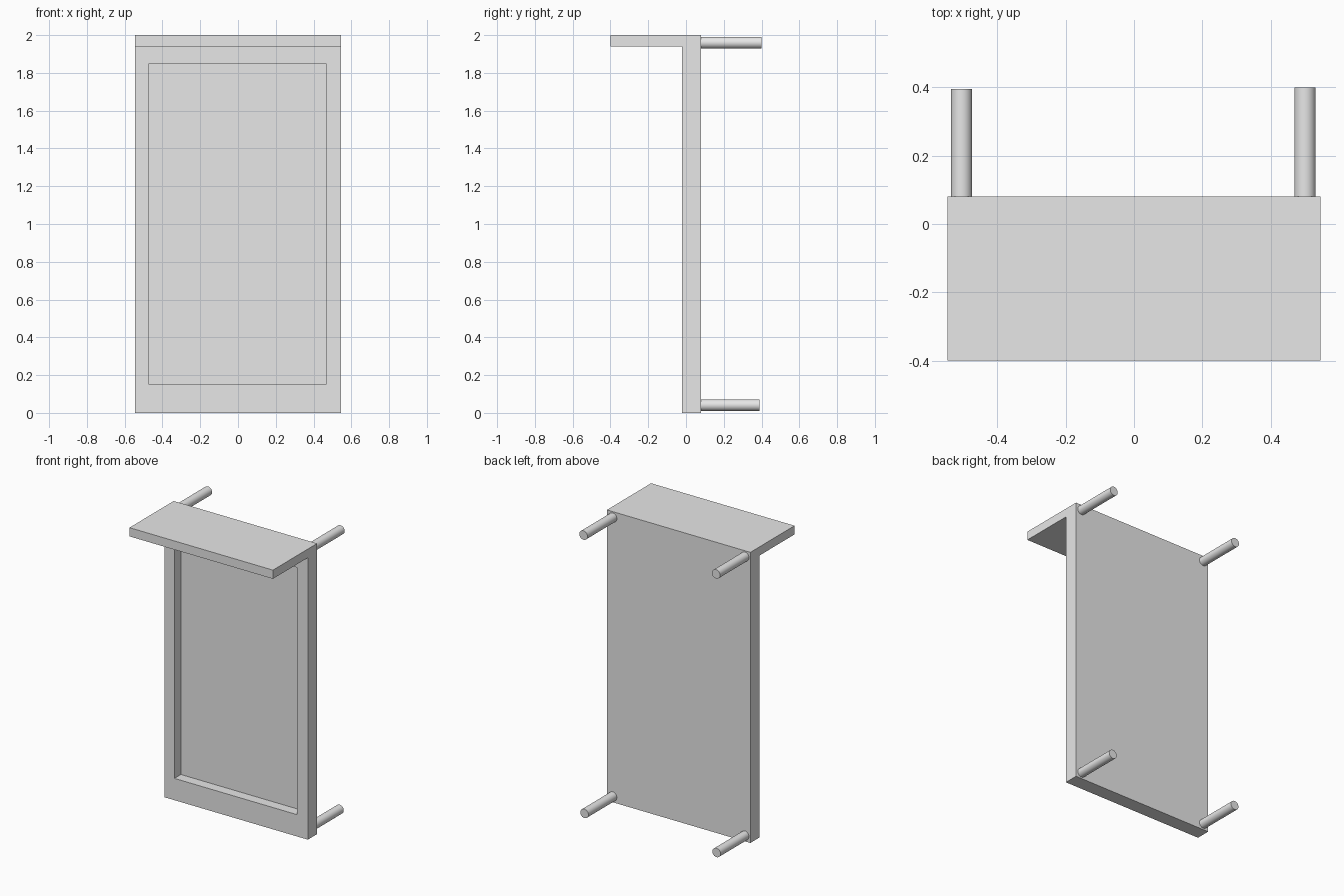
import bpy
import bmesh
import math
from mathutils import Vector

cube = bpy.data.objects.get("Cube")
if cube:
    bpy.data.objects.remove(cube, do_unlink=True)

grey = bpy.data.materials.new("plain grey")
grey.use_nodes = True
grey.diffuse_color = (0.8, 0.8, 0.8, 1)
grey.node_tree.nodes["Principled BSDF"].inputs["Base Color"].default_value = grey.diffuse_color


def add_object(name, bm):
    bmesh.ops.recalc_face_normals(bm, faces=bm.faces)
    mesh = bpy.data.meshes.new(name)
    bm.to_mesh(mesh)
    bm.free()
    mesh.materials.append(grey)
    obj = bpy.data.objects.new(name, mesh)
    bpy.context.collection.objects.link(obj)
    return obj


def extrude_profile(name, profile, x0, x1):
    """Sweep a (y, z) outline along x."""
    bm = bmesh.new()
    face = bm.faces.new([bm.verts.new((x0, y, z)) for y, z in profile])
    swept = bmesh.ops.extrude_face_region(bm, geom=[face])["geom"]
    verts = [v for v in swept if isinstance(v, bmesh.types.BMVert)]
    bmesh.ops.translate(bm, verts=verts, vec=Vector((x1 - x0, 0, 0)))
    return add_object(name, bm)


# Upright panel and its overhanging top in one L-shaped section
panel = extrude_profile(
    "panel_with_canopy",
    [(-0.4, 2), (-0.4, 1.94), (-0.02, 1.94), (-0.02, 0), (0.08, 0), (0.08, 2)],
    -0.546, 0.546)

# Shallow recess in the front of the panel
cutter = extrude_profile(
    "recess_cutter",
    [(-0.1, 0.15), (0.05, 0.15), (0.05, 1.85), (-0.1, 1.85)],
    -0.47, 0.465)
cutter.hide_render = True
cutter.hide_set(True)
recess = panel.modifiers.new("recess", 'BOOLEAN')
recess.operation = 'DIFFERENCE'
recess.solver = 'EXACT'
recess.object = cutter


# Round pegs at the four back corners
def peg(name, x, z, end):
    start = 0.07
    bpy.ops.mesh.primitive_cylinder_add(
        vertices=32, radius=0.031, depth=end - start,
        location=(x, (start + end) / 2, z), rotation=(math.pi / 2, 0, 0))
    obj = bpy.context.object
    obj.name = name
    obj.data.materials.append(grey)
    bpy.ops.object.shade_smooth_by_angle()


for side, x in (("right", -0.505), ("left", 0.501)):
    peg("upper_" + side + "_peg", x, 1.96, 0.395 if x < 0 else 0.4)
    peg("lower_" + side + "_peg", x, 0.041, 0.39)
